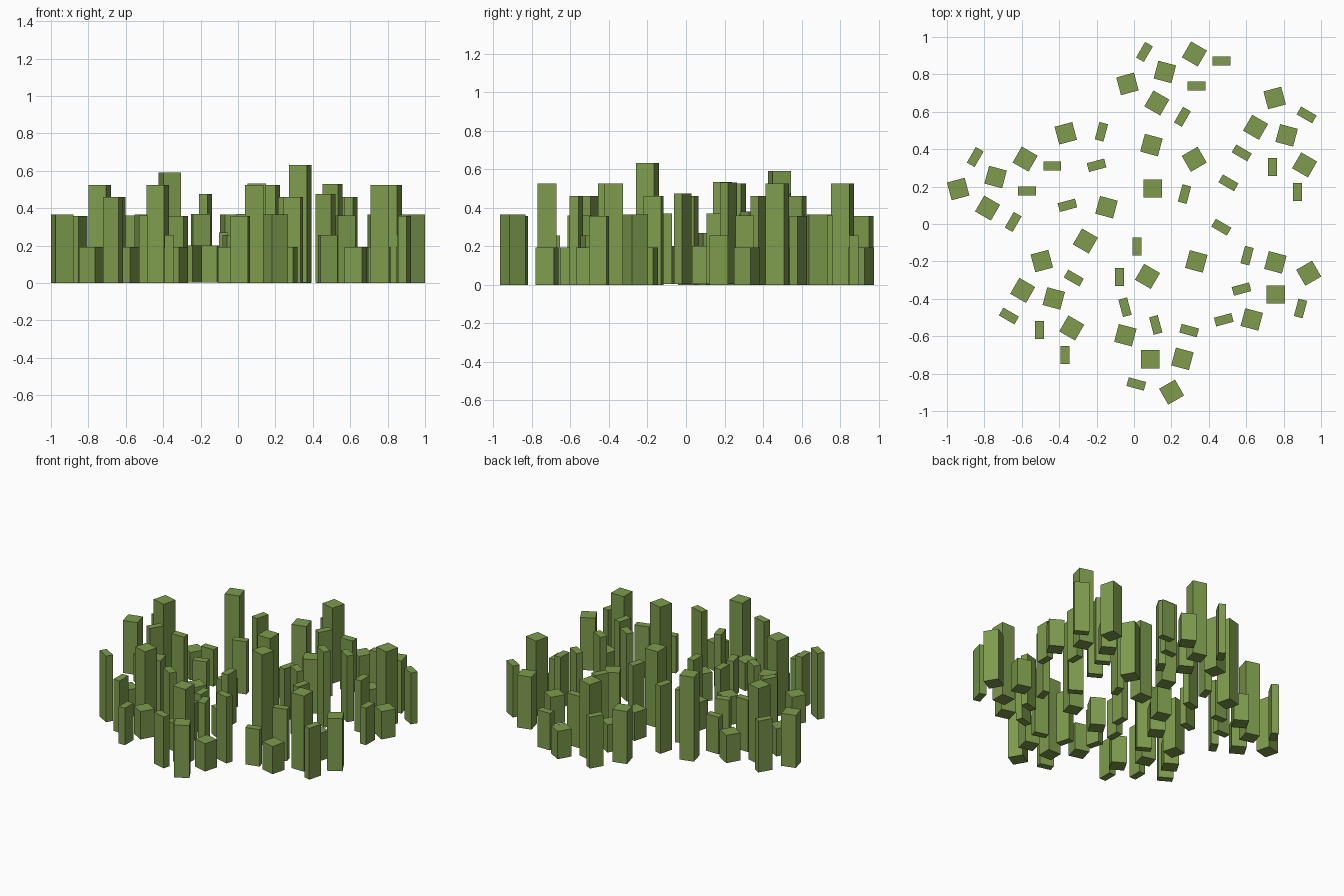
import bpy, math
from mathutils import Matrix, Vector

if "Cube" in bpy.data.objects:
    bpy.data.objects.remove(bpy.data.objects["Cube"])

green = bpy.data.materials.new("leaf_green")
green.diffuse_color = (0.21, 0.33, 0.075, 1)
green.use_nodes = True
green.node_tree.nodes["Principled BSDF"].inputs["Base Color"].default_value = green.diffuse_color

WIDE, THIN = (0.098, 0.098), (0.096, 0.048)


def post(name, size, x, y, angle, top, base=0.0):
    """Upright box standing at x, y and turned about z."""
    bpy.ops.mesh.primitive_cube_add(size=1)
    o = bpy.context.object
    o.name = name
    o.scale = (size[0], size[1], top - base)
    o.location = (x, y, (top + base) / 2)
    o.rotation_euler.z = math.radians(angle)
    o.data.materials.append(green)


# One tuft: x, y offset, angle, height
tuft_wide = [(0, 0, 15, .365), (.157, -.102, -30, .193),
             (.2, .064, -15, .525), (.358, .16, -30, .193)]
tuft_thin = [(.091, .171, 60, .357), (.503, .123, 0, .257),
             (.369, -.011, 0, .36), (.294, -.176, 60, .46)]

# Outer ring: the same tuft moved and turned
for tx, ty, turn in [(-.035, .749, 0), (-.94, .187, 0), (.752, .674, -90),
                     (-.493, -.198, -90), (.201, -.899, 105), (.934, -.263, 195)]:
    rot = Matrix.Rotation(math.radians(turn), 2)
    for name, size, items in (("wide_blade", WIDE, tuft_wide), ("thin_blade", THIN, tuft_thin)):
        for x, y, a, h in items:
            p = rot @ Vector((x, y))
            post(name, size, tx + p.x, ty + p.y, a + turn, h)

# Loose blades in the middle
for b in [(.093, .422, -15, .2), (-.365, .485, 15, .59), (.322, .346, 30, .38), (.1, .19, 0, .533),
          (-.147, .09, -15, .2), (-.26, -.091, -30, .2), (.072, -.28, -30, .2), (.333, -.2, -15, .632)]:
    post("inner_wide_blade", WIDE, *b, base=.004)
for b in [(-.174, .493, 75, .475), (-.2, .314, 15, .37), (-.356, .1, 15, .27), (.27, .16, 75, .37),
          (.505, .22, -30, .53), (.467, -.017, -30, .475), (.015, -.12, 90, .37), (-.078, -.283, 90, .27)]:
    post("inner_thin_blade", THIN, *b, base=.004)
